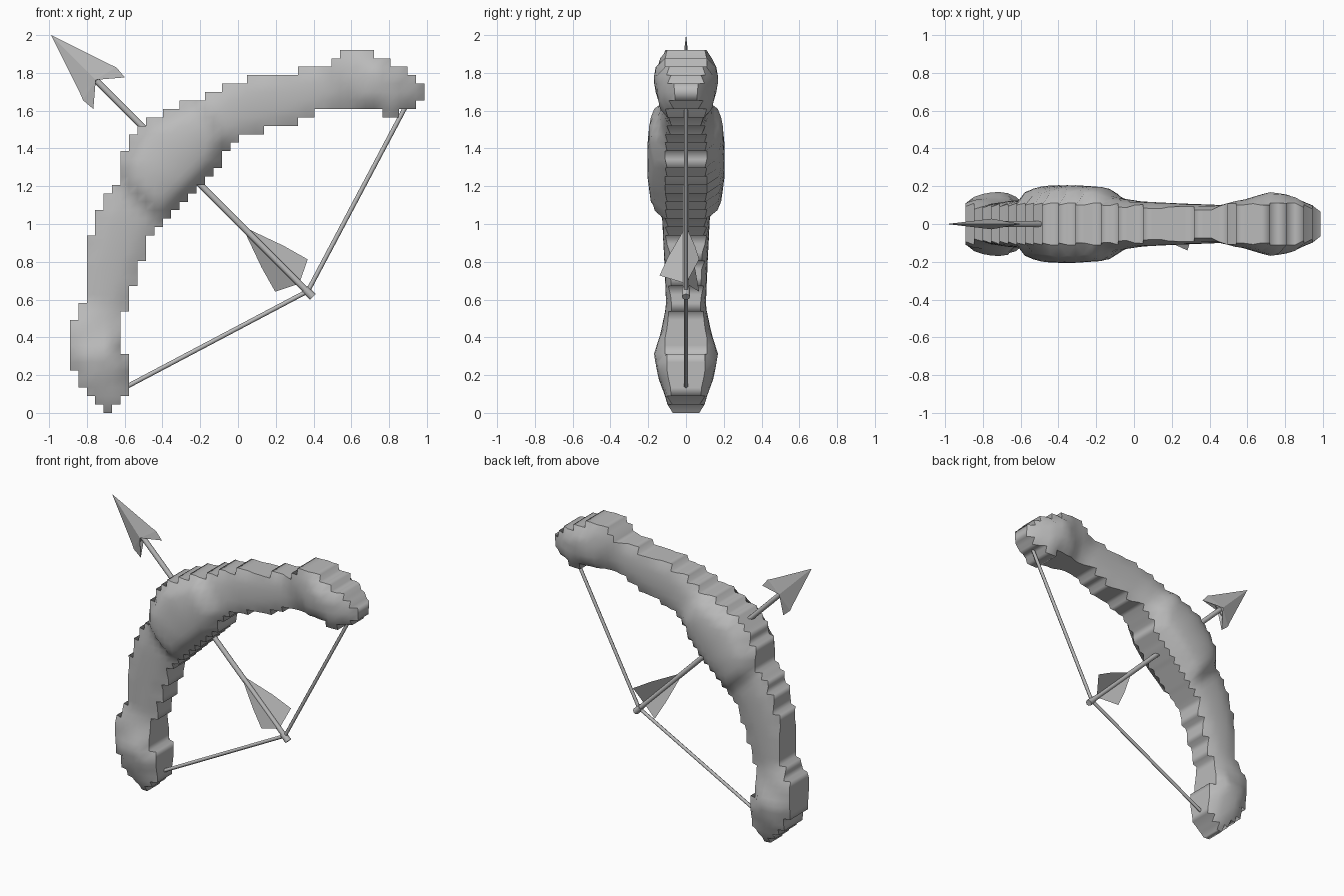
import bpy, bmesh, math
from mathutils import Vector

cube = bpy.data.objects.get("Cube")
if cube:
    bpy.data.objects.remove(cube, do_unlink=True)

grey = bpy.data.materials.new("plain_grey")
grey.use_nodes = True
COLOUR = (0.5, 0.5, 0.5, 1)
grey.diffuse_color = COLOUR
grey.node_tree.nodes["Principled BSDF"].inputs["Base Color"].default_value = COLOUR


def finish(name, bm):
    mesh = bpy.data.meshes.new(name)
    bm.to_mesh(mesh)
    bm.free()
    mesh.materials.append(grey)
    obj = bpy.data.objects.new(name, mesh)
    bpy.context.collection.objects.link(obj)
    return obj


# Bow limbs: outer edge, inner edge (in grid cells) and half depth per station
CELL, LEFT = 0.0447, -0.89
STATIONS = [
    ((4, 0), (5, 0), .09), ((2.3, 2), (6.8, 2), .11), ((.6, 5), (7, 4), .15),
    ((0, 7), (7, 6.8), .17), ((0, 10.7), (6, 8), .135),
    ((1.6, 13), (6.4, 12), .105), ((2, 19), (8, 17), .115),
    ((3.2, 23), (10, 22), .125), ((5, 26.5), (11.5, 23), .13),
    ((6, 27.7), (12.2, 23.6), .19), ((6, 30.5), (15, 26), .205),
    ((9, 34.5), (17, 28), .205), ((14, 37), (18.5, 30.5), .195),
    ((16, 37.3), (19.4, 32), .14), ((19.5, 39.2), (21.5, 33), .12),
    ((24, 40.2), (25.5, 34), .11), ((31, 41), (30, 36), .1),
    ((32.3, 43.2), (33, 36.3), .125), ((36, 42.8), (36, 36), .17),
    ((38.9, 41), (38, 35), .15), ((40.7, 40), (40, 35.7), .11),
    ((42, 37.6), (42, 37), .08)]
outer = [Vector(s[0]) for s in STATIONS]
inner = [Vector(s[1]) for s in STATIONS]
outline = outer + inner[::-1]


def inside(p):
    hit = False
    for a, b in zip(outline, outline[1:] + outline[:1]):
        if (a.y > p.y) != (b.y > p.y):
            if p.x < a.x + (p.y - a.y) / (b.y - a.y) * (b.x - a.x):
                hit = not hit
    return hit


def half_depth(p):
    best = None
    for k in range(len(STATIONS) - 1):
        c0, c1 = (outer[k] + inner[k]) / 2, (outer[k + 1] + inner[k + 1]) / 2
        f = max(0, min(1, (p - c0).dot(c1 - c0) / (c1 - c0).length_squared))
        dist = (p - c0.lerp(c1, f)).length
        if best is None or dist < best[0]:
            w0, w1 = (outer[k] - inner[k]).length, (outer[k + 1] - inner[k + 1]).length
            width = (w0 + (w1 - w0) * f) / 2
            depth = STATIONS[k][2] * (1 - f) + STATIONS[k + 1][2] * f
            best = (dist, width, depth)
    dist, width, depth = best
    rim = min(0.1, 0.72 * depth)
    return rim + (depth - rim) * math.sqrt(max(0, 1 - (dist / width) ** 2))


# Bow: inflated front and back skins joined by a stepped rim
cells = {(i, j) for i in range(42) for j in range(43)
         if inside(Vector((i + .5, j + .5)))}
bm = bmesh.new()
skins = {}


def skin_vert(i, j, side):
    if (i, j, side) not in skins:
        y = half_depth(Vector((i, j)))
        if not {(i, j), (i - 1, j), (i, j - 1), (i - 1, j - 1)} <= cells:
            y = min(y, .11)
        skins[i, j, side] = bm.verts.new((LEFT + i * CELL, side * y, j * CELL))
    return skins[i, j, side]


for i, j in cells:
    ring = [(i, j), (i + 1, j), (i + 1, j + 1), (i, j + 1)]
    bm.faces.new([skin_vert(*c, -1) for c in ring])
    bm.faces.new([skin_vert(*c, 1) for c in reversed(ring)])
    steps = [(0, -1), (1, 0), (0, 1), (-1, 0)]
    for n, (di, dj) in enumerate(steps):
        if (i + di, j + dj) not in cells:
            a, b = ring[n], ring[(n + 1) % 4]
            wall = bm.faces.new([skin_vert(*b, -1), skin_vert(*a, -1),
                                 skin_vert(*a, 1), skin_vert(*b, 1)])
            # the rim meets each skin in a crease
            wall.edges[0].smooth = wall.edges[2].smooth = False
for face in bm.faces:
    face.smooth = True
finish("bow_body", bm)

# Arrow frame: u runs from tip to nock, v across, y in depth
TIP = Vector((-0.99, 0, 2.0))
ALONG = Vector((1, 0, -1)).normalized()
ACROSS = Vector((1, 0, 1)).normalized()


def arrow_point(u, v=0, y=0):
    return TIP + ALONG * u + ACROSS * v + Vector((0, y, 0))


def rod(name, start, end, radius, sides=8):
    bm = bmesh.new()
    bmesh.ops.create_cone(bm, cap_ends=True, segments=sides, radius1=radius,
                          radius2=radius, depth=(end - start).length)
    turn = (end - start).to_track_quat('Z', 'Y').to_matrix().to_4x4()
    bm.transform(turn)
    bmesh.ops.translate(bm, vec=(start + end) / 2, verts=bm.verts)
    obj = finish(name, bm)
    bpy.ops.object.select_all(action='DESELECT')
    obj.select_set(True)
    bpy.context.view_layer.objects.active = obj
    bpy.ops.object.shade_smooth_by_angle(angle=math.radians(65))


rod("arrow_shaft", arrow_point(.33), arrow_point(1.93), .017)
rod("arrow_nock", arrow_point(1.9), arrow_point(1.96), .022)

# Arrowhead: flat barbed blade with a raised central ridge
half = [(.33, .11), (.364, .124), (.435, .118), (.405, .09), (.357, .05)]
edge = [(0, 0)] + half + [(.345, 0)] + [(u, -v) for u, v in reversed(half)]
bm = bmesh.new()
rim = [bm.verts.new(arrow_point(u, v)) for u, v in edge]
for side in (-1, 1):
    ridge = bm.verts.new(arrow_point(.335, 0, side * .028))
    for a, b in zip(rim, rim[1:] + rim[:1]):
        bm.faces.new((a, b, ridge))
bmesh.ops.recalc_face_normals(bm, faces=bm.faces)
finish("arrowhead", bm)

# Fletching: three thin vanes spaced evenly round the shaft
bm = bmesh.new()
for k in range(3):
    turn = math.radians(120 * k)
    vane = [(1.43, 0), (1.66, .095), (1.8, .14), (1.86, 0)]
    bm.faces.new([bm.verts.new(arrow_point(u, r * math.sin(turn), -r * math.cos(turn)))
                  for u, r in vane])
finish("arrow_fletching", bm)

# Bowstring: two straight halves meeting at the nock
draw = Vector((.37, 0, .645))
for name, end in (("upper_string", (.945, 0, 1.73)), ("lower_string", (-.71, 0, .075))):
    rod(name, Vector(end), draw, .012, 6)
